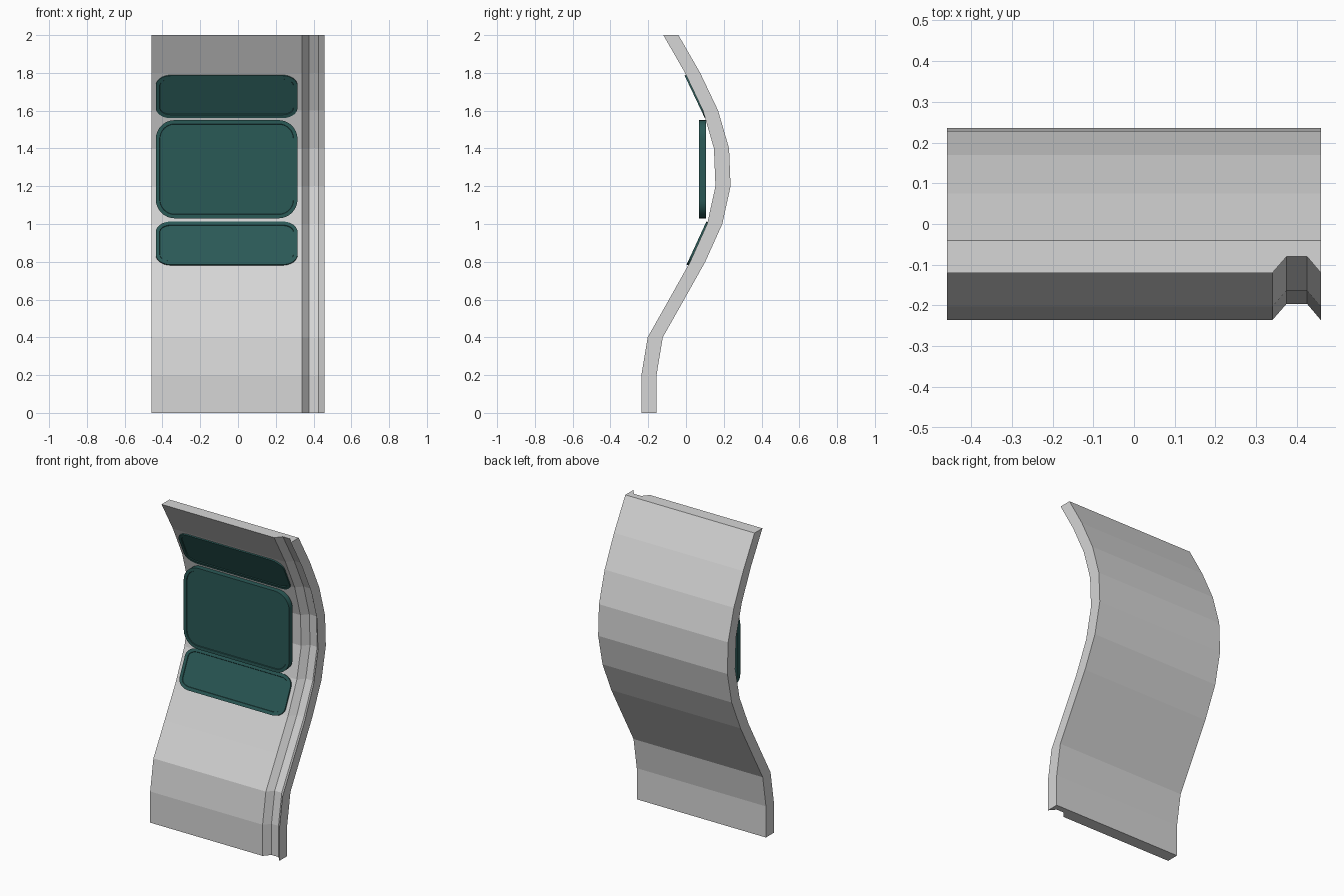
import bpy, bmesh, math
from mathutils import Vector

if "Cube" in bpy.data.objects:
    bpy.data.objects.remove(bpy.data.objects["Cube"])


def material(name, rgb):
    m = bpy.data.materials.new(name)
    m.diffuse_color = (*rgb, 1)
    m.use_nodes = True
    m.node_tree.nodes["Principled BSDF"].inputs["Base Color"].default_value = m.diffuse_color
    return m


GREY = material("light grey", (0.67, 0.67, 0.67))
TEAL = material("dark teal", (0.023, 0.1, 0.094))


def loft(name, loops, mat):
    """Skin a row of equal closed loops and cap both ends."""
    bm = bmesh.new()
    rows = [[bm.verts.new(p) for p in loop] for loop in loops]
    n = len(rows[0])
    for a, b in zip(rows, rows[1:]):
        for i in range(n):
            j = (i + 1) % n
            bm.faces.new((a[i], a[j], b[j], b[i]))
    bm.faces.new(rows[0][::-1])
    bm.faces.new(rows[-1])
    bmesh.ops.recalc_face_normals(bm, faces=bm.faces)
    me = bpy.data.meshes.new(name)
    bm.to_mesh(me)
    bm.free()
    ob = bpy.data.objects.new(name, me)
    bpy.context.collection.objects.link(ob)
    me.materials.append(mat)
    return ob


# Curved wall panel: grooved cross-section carried up a bent front profile
section = [(-0.459, 0), (0.34, 0), (0.375, 0.04), (0.425, 0.04),
           (0.459, 0), (0.459, 0.08), (-0.459, 0.08)]
front_y = [-0.236, -0.236, -0.203, -0.09, 0.022, 0.112,
           0.156, 0.148, 0.09, -0.005, -0.12]
loft("curved_panel",
     [[(x, y + d, 0.2 * i) for x, d in section]
      for i, y in enumerate(front_y)], GREY)


def outline(low, high, rx, rz, depth, inset=0.0):
    """Rounded rectangle between two (y, z) edge points, sunk by depth."""
    low, high = Vector(low), Vector(high)
    t = high - low
    hv, hu = t.length / 2, 0.375
    t.normalize()
    normal = Vector((-t.y, t.x))
    mid = (low + high) / 2
    pts = []
    for q, (sx, sv) in enumerate([(1, 1), (-1, 1), (-1, -1), (1, -1)]):
        for k in range(9):
            a = math.pi / 2 * (q + k / 8)
            u = sx * (hu - rx) + (rx - inset) * math.cos(a)
            v = sv * (hv - rz) + (rz - inset) * math.sin(a)
            p = mid + t * v - normal * depth
            pts.append((u - 0.06, p.x, p.y))
    return pts


# Rounded pads with a narrow raised rim; the outer two sink into the panel
pads = [("upper_pad", (0.10, 1.56), (-0.007, 1.785), 0.08, 0.06),
        ("middle_pad", (0.07, 1.03), (0.07, 1.55), 0.1, 0.1),
        ("lower_pad", (0.003, 0.785), (0.108, 1.013), 0.08, 0.06)]
for name, low, high, rx, rz in pads:
    steps = [(0.035, 0), (0, 0), (0, 0.02), (0.004, 0.022)]
    pad = loft(name, [outline(low, high, rx, rz, d, i) for d, i in steps], TEAL)
    bpy.ops.object.select_all(action='DESELECT')
    pad.select_set(True)
    bpy.context.view_layer.objects.active = pad
    bpy.ops.object.shade_smooth_by_angle(angle=math.radians(30))
